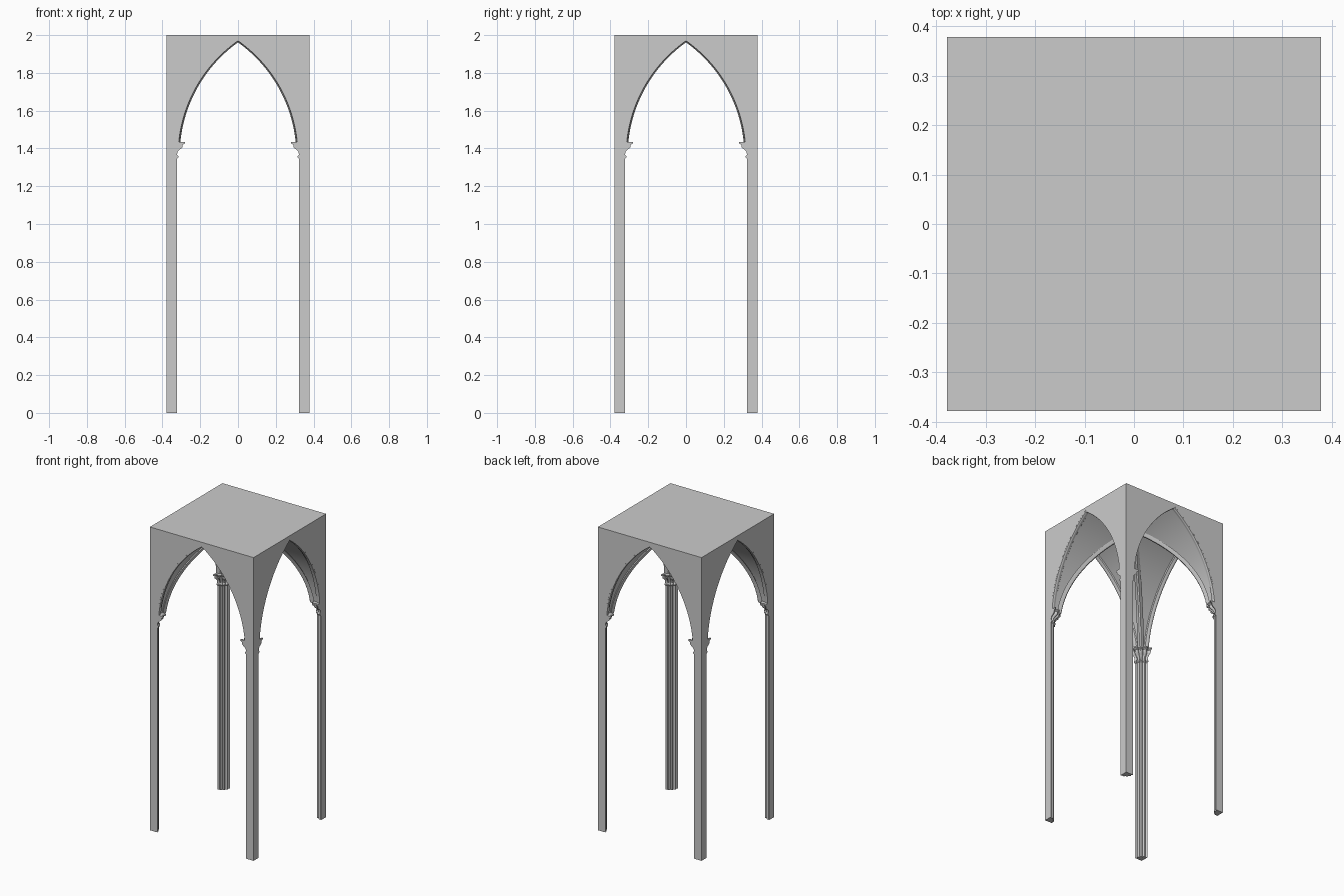
import bpy, bmesh, math
from mathutils import Matrix, Vector

if "Cube" in bpy.data.objects:
    bpy.data.objects.remove(bpy.data.objects["Cube"])

H = 0.378                     # half width of the bay
TOP, SPRING = 2.0, 1.43       # roof and arch springing heights
CX, CZ, R = 0.4275, 1.36, 0.753   # arc centre offset, centre height, radius
N = 28                        # steps along a half arch


def arch(t, d=0.0):
    """Half width and height on the pointed arch, offset d into the opening."""
    r = R - d
    p0, p1 = math.asin((SPRING - CZ) / r), math.acos(CX / r)
    p = p0 + (p1 - p0) * t
    return max(0.0, r * math.cos(p) - CX), CZ + r * math.sin(p)


def build(name, verts, faces, mirrored, angle=35):
    """Repeat one part round the four corners (optionally mirrored) and weld it."""
    bm = bmesh.new()
    for k in range(4):
        for s in ((1, -1) if mirrored else (1,)):
            m = Matrix.Rotation(k * math.pi / 2, 4, 'Z') @ Matrix.Diagonal((s, 1, 1, 1))
            vs = [bm.verts.new(m @ Vector(v)) for v in verts]
            for f in faces:
                bm.faces.new([vs[i] for i in f])
    bmesh.ops.remove_doubles(bm, verts=bm.verts, dist=1e-5)
    bmesh.ops.dissolve_degenerate(bm, edges=bm.edges, dist=1e-6)
    bmesh.ops.recalc_face_normals(bm, faces=bm.faces)
    me = bpy.data.meshes.new(name)
    bm.to_mesh(me)
    bm.free()
    for p in me.polygons:
        p.use_smooth = True
    me.set_sharp_from_angle(angle=math.radians(angle))
    ob = bpy.data.objects.new(name, me)
    bpy.context.collection.objects.link(ob)
    return ob


def loft(rings, caps=False):
    """Vertices and quads joining equal closed rings."""
    n = len(rings[0])
    verts = [v for ring in rings for v in ring]
    faces = [(j * n + i, j * n + (i + 1) % n, (j + 1) * n + (i + 1) % n, (j + 1) * n + i)
             for j in range(len(rings) - 1) for i in range(n)]
    if caps:
        faces += [tuple(range(n)), tuple(range(len(verts) - n, len(verts)))]
    return verts, faces


# Vault shell: spandrel wall, roof and groined webs (one eighth, repeated)
verts, faces = [], []
for i in range(N + 1):
    a, z = arch(i / N)
    verts += [(a, -H, z), (a, -a, z)]
for i in range(N):
    faces.append((2 * i, 2 * i + 1, 2 * i + 3, 2 * i + 2))
b = len(verts)
verts += [(0, -H, TOP), (H, -H, TOP), (H, -H, SPRING), (0, 0, TOP)]
faces.append(tuple(2 * i for i in range(N + 1)) + (b, b + 1, b + 2))   # spandrel
faces.append((b, b + 1, b + 3))                                       # roof
faces.append((0, 1, b + 2))                                           # springing bed
build("vault_shell", verts, faces, True)

# Moulded ribs along the four wall arches: (projection, depth from face)
section = [(0, 0.0005), (0.008, 0.0005), (0.01, 0.006), (0.01, 0.014),
           (0.006, 0.02), (0.006, 0.026), (-0.002, 0.032)]
rings = []
for i in range(N + 1):
    ring = []
    for d, y in section:
        a, z = arch(i / N, d)
        ring.append((a, -H + y, z))
    rings.append(ring)
build("wall_ribs", *loft(rings), True)

# Diagonal ribs under the groins: (projection, sideways offset)
section = [(-0.003, -0.02), (0.006, -0.012), (0.013, -0.005),
           (0.013, 0.005), (0.006, 0.012), (-0.003, 0.02)]
rings = []
for i in range(N + 1):
    ring = []
    for d, w in section:
        a, z = arch(i / N, d)
        w *= math.sqrt(0.5)
        ring.append((a + w, -a + w, z))
    rings.append(ring)
build("diagonal_ribs", *loft(rings), False)


# Quarter piers with clustered shafts, lofted from lobed quarter rings
def lobed_ring(z, r, depth):
    ring = [(H, -H, z)]
    for i in range(25):
        t = math.radians(i * 3.75)
        q = r * (1 - depth + depth * abs(math.cos(8 * t)))
        ring.append((H - q * math.cos(t), -H + q * math.sin(t), z))
    return ring


shaft = [(0, 0.054, 0.16), (1.36, 0.054, 0.16)]
build("clustered_piers", *loft([lobed_ring(*p) for p in shaft], True), False)

capital = [(1.346, 0.054, 0.16), (1.352, 0.062, 0.14), (1.36, 0.062, 0.14),
           (1.366, 0.056, 0.16), (1.382, 0.057, 0.16), (1.392, 0.066, 0.18),
           (1.402, 0.080, 0.2), (1.408, 0.084, 0.2), (1.42, 0.085, 0.2),
           (1.426, 0.097, 0.18), (1.434, 0.097, 0.18)]
build("capitals", *loft([lobed_ring(*p) for p in capital], True), False)

# Short springer shafts fading into the webs above the capitals
springer = [(1.43, 0.066, 0.14), (1.53, 0.066, 0.14)]
build("springers", *loft([lobed_ring(*p) for p in springer], True), False)
